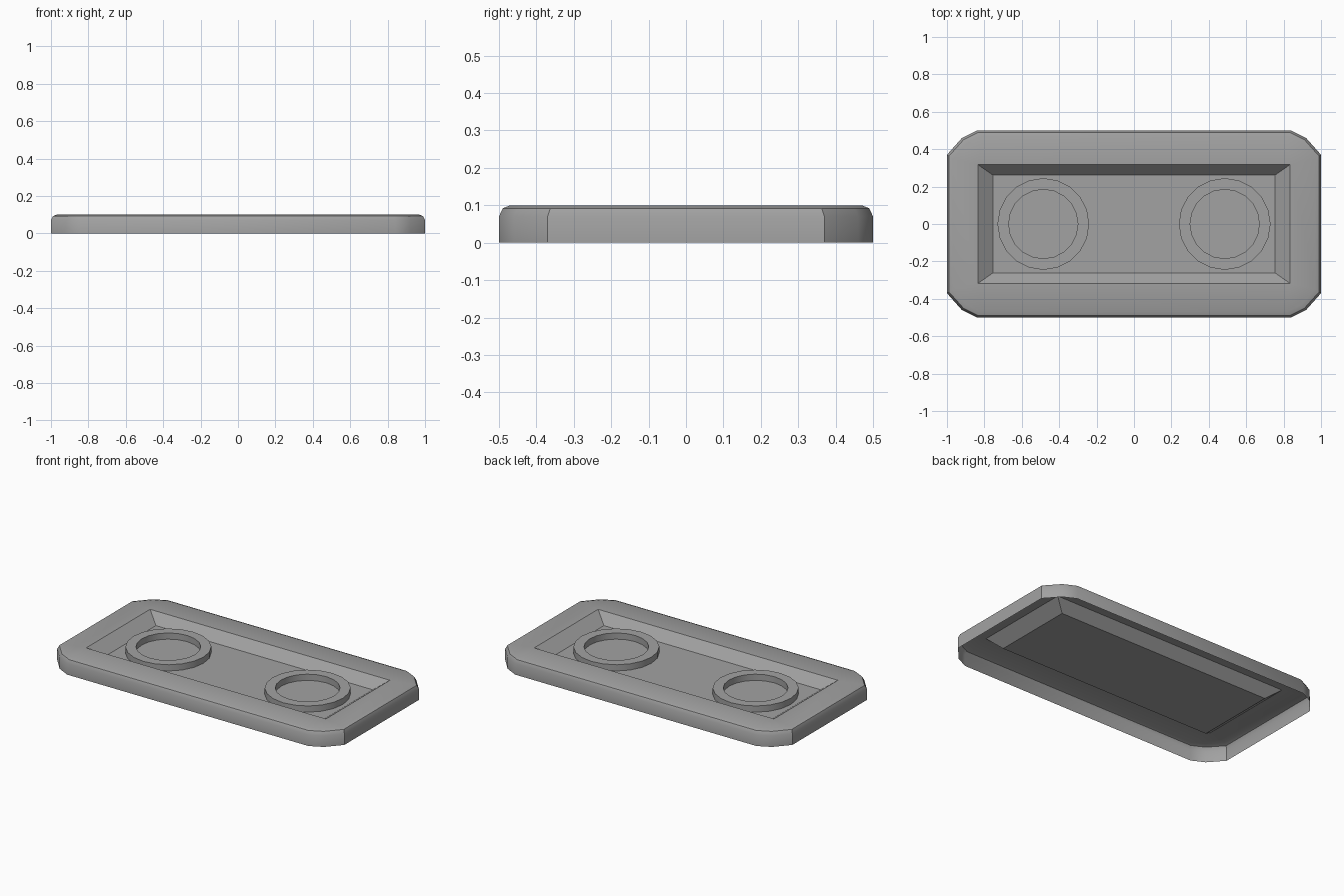
import bpy, bmesh, math

old = bpy.data.objects.get("Cube")
if old:
    bpy.data.objects.remove(old, do_unlink=True)

# Single flat colour
grey = bpy.data.materials.new("plain grey")
grey.use_nodes = True
colour = (0.36, 0.36, 0.36, 1)
grey.diffuse_color = colour
grey.node_tree.nodes["Principled BSDF"].inputs["Base Color"].default_value = colour


def finish(bm, name):
    mesh = bpy.data.meshes.new(name)
    bm.to_mesh(mesh)
    bm.free()
    obj = bpy.data.objects.new(name, mesh)
    bpy.context.collection.objects.link(obj)
    mesh.materials.append(grey)
    bpy.ops.object.select_all(action='DESELECT')
    obj.select_set(True)
    bpy.context.view_layer.objects.active = obj
    bpy.ops.object.shade_smooth_by_angle(angle=math.radians(35))
    return obj


def bridge(bm, a, b):
    for i in range(len(a)):
        j = (i + 1) % len(a)
        bm.faces.new((a[i], a[j], b[j], b[i]))


def four_corners(corner):
    """Counter-clockwise outline from the points of the +x +y corner."""
    pts = []
    for sx, sy in ((1, 1), (-1, 1), (-1, -1), (1, -1)):
        quarter = [(x * sx, y * sy) for x, y in corner]
        pts += quarter if sx * sy > 0 else quarter[::-1]
    return pts


# Open-bottomed tray: skirt, rounded rim, flat border and sloped recess
OUTER = four_corners([(1, 0.37), (0.92, 0.46), (0.84, 0.5)])
bm = bmesh.new()
rings = []
for inset, z in ((0, 0), (0, 0.07), (0.01, 0.092), (0.03, 0.1)):
    rings.append([bm.verts.new((x * (1 - inset), y * (1 - 2 * inset), z))
                  for x, y in OUTER])
for low, high in zip(rings, rings[1:]):
    bridge(bm, low, high)

top = rings[-1]
lip = [bm.verts.new((x, y, 0.1)) for x, y in four_corners([(0.835, 0.318)])]
floor = [bm.verts.new((x, y, 0.04)) for x, y in four_corners([(0.755, 0.262)])]
for i in range(4):
    j = (i + 1) % 4
    a, b, c = top[3 * i:3 * i + 3]
    bm.faces.new((a, b, c, lip[i]))
    bm.faces.new((c, top[(3 * i + 3) % 12], lip[j], lip[i]))
bridge(bm, lip, floor)
bm.faces.new(floor)
finish(bm, "tray")

# Two raised rings standing on the recess floor
for side, cx in (("right", -0.485), ("left", 0.485)):
    bm = bmesh.new()
    loops = []
    for r, z in ((0.245, 0.041), (0.245, 0.08), (0.185, 0.08), (0.185, 0.041)):
        loops.append([bm.verts.new((cx + r * math.cos(math.tau * k / 20),
                                    r * math.sin(math.tau * k / 20), z))
                      for k in range(20)])
    for low, high in zip(loops, loops[1:]):
        bridge(bm, low, high)
    finish(bm, side + "_ring")
